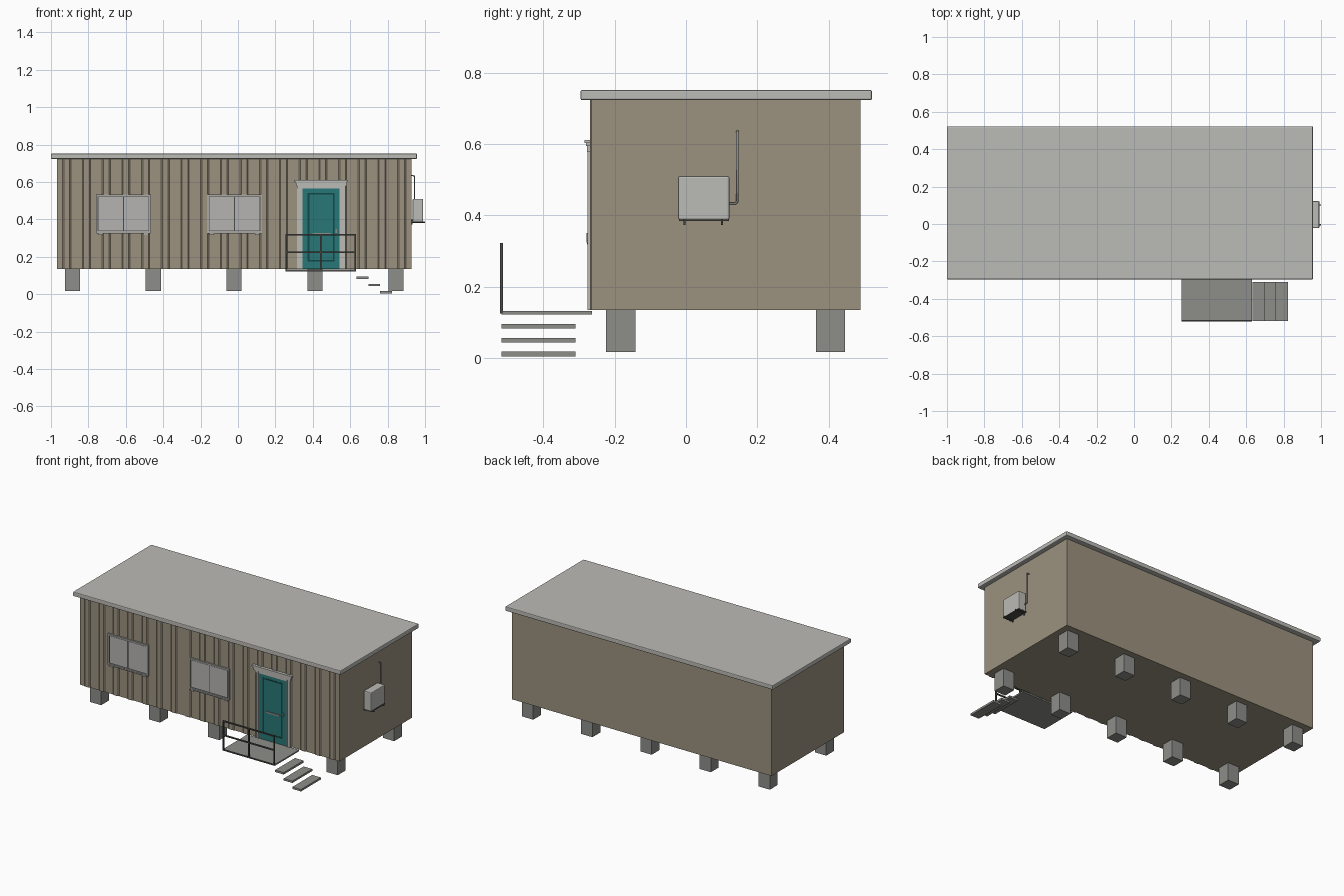
import bpy, bmesh
from mathutils import Matrix, Vector

if "Cube" in bpy.data.objects:
    bpy.data.objects.remove(bpy.data.objects["Cube"])


def material(name, rgb):
    m = bpy.data.materials.new(name)
    m.diffuse_color = (*rgb, 1.0)
    m.use_nodes = True
    m.node_tree.nodes["Principled BSDF"].inputs["Base Color"].default_value = m.diffuse_color
    return m


TAN = material("tan siding", (0.33, 0.285, 0.212))
LIGHT = material("light grey", (0.50, 0.495, 0.465))
GLASS = material("window grey", (0.46, 0.455, 0.44))
TRIM = material("trim grey", (0.40, 0.395, 0.375))
CONCRETE = material("concrete grey", (0.27, 0.275, 0.255))
TEAL = material("teal door", (0.022, 0.185, 0.185))
DEEP = material("dark teal", (0.006, 0.06, 0.06))
STEEL = material("dark steel", (0.07, 0.07, 0.064))


def finish(bm, name, mat, bevel=0.0):
    bmesh.ops.recalc_face_normals(bm, faces=bm.faces)
    mesh = bpy.data.meshes.new(name)
    bm.to_mesh(mesh)
    bm.free()
    mesh.materials.append(mat)
    ob = bpy.data.objects.new(name, mesh)
    bpy.context.collection.objects.link(ob)
    if bevel:
        mod = ob.modifiers.new("bevel", "BEVEL")
        mod.width, mod.segments = bevel, 2
    return ob


def boxes(name, mat, spans, bevel=0.0):
    """One object made of boxes given as (x0, x1, y0, y1, z0, z1)."""
    bm = bmesh.new()
    for x0, x1, y0, y1, z0, z1 in spans:
        centre = Vector((x0 + x1, y0 + y1, z0 + z1)) / 2
        size = Matrix.Diagonal((x1 - x0, y1 - y0, z1 - z0, 1))
        bmesh.ops.create_cube(bm, size=1, matrix=Matrix.Translation(centre) @ size)
    return finish(bm, name, mat, bevel)


def ring(x0, x1, z0, z1, w, y0, y1):
    """Four bars of width w forming a rectangular frame on the front wall."""
    return [(x0, x0 + w, y0, y1, z0, z1), (x1 - w, x1, y0, y1, z0, z1),
            (x0 + w, x1 - w, y0, y1, z0, z0 + w), (x0 + w, x1 - w, y0, y1, z1 - w, z1)]


# Cabin body: footprint with a ribbed front edge, extruded upward
X0, X1, BACK, FRONT, RIB = -0.968, 0.928, 0.49, -0.265, -0.270
outline = [(X1, BACK), (X0, BACK), (X0, FRONT)]
count = 18
pitch = (X1 - X0) / count
for i in range(count):
    c = X0 + (i + 0.5) * pitch
    outline += [(c - 0.022, FRONT), (c - 0.015, RIB), (c + 0.015, RIB), (c + 0.022, FRONT)]
outline.append((X1, FRONT))
bm = bmesh.new()
base = bm.faces.new([bm.verts.new((x, y, 0.134)) for x, y in outline])
top = bmesh.ops.extrude_face_region(bm, geom=[base])["geom"]
bmesh.ops.translate(bm, vec=(0, 0, 0.590),
                    verts=[v for v in top if isinstance(v, bmesh.types.BMVert)])
finish(bm, "cabin_body", TAN)

# Flat roof slab
boxes("roof", LIGHT, [(-1.0, 0.957, -0.296, 0.522, 0.723, 0.752)], 0.005)

# Two rows of foundation blocks
boxes("foundation_blocks", CONCRETE,
      [(x - 0.041, x + 0.041, y - 0.041, y + 0.041, 0.016, 0.136)
       for x in (-0.885, -0.454, -0.021, 0.412, 0.845) for y in (-0.183, 0.406)])

# Windows: outer frame, sliding panes, dark centre gap, sill and its lugs
frames, panes, gaps, sills = [], [], [], []
for x in (-0.760, -0.166):
    xe, xc = x + 0.295, x + 0.1475
    frames += ring(x, xe, 0.328, 0.532, 0.010, -0.276, -0.262)
    gaps.append((x + 0.008, xe - 0.008, -0.2705, -0.262, 0.336, 0.524))
    panes += [(x + 0.014, xc - 0.003, -0.273, -0.262, 0.341, 0.519),
              (xc + 0.003, xe - 0.014, -0.273, -0.262, 0.341, 0.519)]
    sills += [(x + 0.004, xe - 0.004, -0.279, -0.262, 0.324, 0.330)]
    sills += [(s - 0.012, s + 0.012, -0.278, -0.262, 0.318, 0.324)
              for s in (x + 0.025, xe - 0.025)]
boxes("window_frames", TRIM, frames)
boxes("window_gaps", STEEL, gaps)
boxes("window_panes", GLASS, panes)
boxes("window_sills", TRIM, sills)

# Door leaf with a grooved panel and a handle
boxes("door", TEAL, [(0.342, 0.545, -0.2715, -0.262, 0.134, 0.568)])
boxes("door_panel_groove", DEEP, ring(0.372, 0.516, 0.174, 0.542, 0.009, -0.273, -0.270))
boxes("door_handle", CONCRETE, [(0.397, 0.497, -0.277, -0.270, 0.318, 0.328),
                                (0.520, 0.528, -0.279, -0.270, 0.328, 0.350)])

# Door surround: fluted jambs, lintel and stepped cornice
jambs = []
for x in (0.316, 0.544):
    jambs += [(x, x + 0.028, -0.273, -0.262, 0.134, 0.578),
              (x + 0.003, x + 0.010, -0.277, -0.262, 0.134, 0.578),
              (x + 0.018, x + 0.025, -0.277, -0.262, 0.134, 0.578)]
boxes("door_jambs", LIGHT, jambs)
boxes("door_cornice", LIGHT, [(0.316, 0.572, -0.275, -0.262, 0.565, 0.580),
                              (0.309, 0.579, -0.278, -0.262, 0.578, 0.594),
                              (0.304, 0.584, -0.281, -0.262, 0.594, 0.603),
                              (0.299, 0.589, -0.285, -0.262, 0.603, 0.611)])

# Entry platform with three open treads
boxes("platform", CONCRETE, [(0.253, 0.632, -0.518, -0.264, 0.122, 0.131)])
boxes("step_treads", CONCRETE,
      [(0.634 + 0.063 * i, 0.697 + 0.063 * i, -0.518, -0.310, 0.082 - 0.039 * i,
        0.095 - 0.039 * i) for i in range(3)])

# Railing along the platform's front edge
rails = [(x - 0.004, x + 0.004, -0.522, -0.514, 0.124, 0.322) for x in (0.257, 0.443, 0.628)]
rails += [(0.253, 0.632, -0.522, -0.514, z - 0.004, z + 0.004) for z in (0.128, 0.225, 0.318)]
boxes("railing", STEEL, rails)

# Air conditioner on the right wall, on two brackets
boxes("air_conditioner", LIGHT, [(0.934, 0.990, -0.022, 0.122, 0.388, 0.510)], 0.005)
brackets = []
for y in (-0.004, 0.101):
    brackets += [(0.926, 1.0, y - 0.003, y + 0.003, 0.380, 0.388),
                 (0.926, 0.934, y - 0.003, y + 0.003, 0.373, 0.400)]
brackets.append((0.930, 0.992, -0.020, 0.120, 0.384, 0.389))
boxes("conditioner_brackets", STEEL, brackets)

# Coolant pipe: a bent round tube
curve = bpy.data.curves.new("coolant_pipe", "CURVE")
curve.dimensions = "3D"
curve.bevel_depth, curve.bevel_resolution, curve.use_fill_caps = 0.0035, 2, True
points = [(0.944, 0.118, 0.432), (0.944, 0.138, 0.432), (0.944, 0.144, 0.438),
          (0.944, 0.144, 0.632), (0.926, 0.144, 0.636)]
spline = curve.splines.new("POLY")
spline.points.add(len(points) - 1)
for p, co in zip(spline.points, points):
    p.co = (*co, 1)
curve.materials.append(CONCRETE)
bpy.context.collection.objects.link(bpy.data.objects.new("coolant_pipe", curve))
